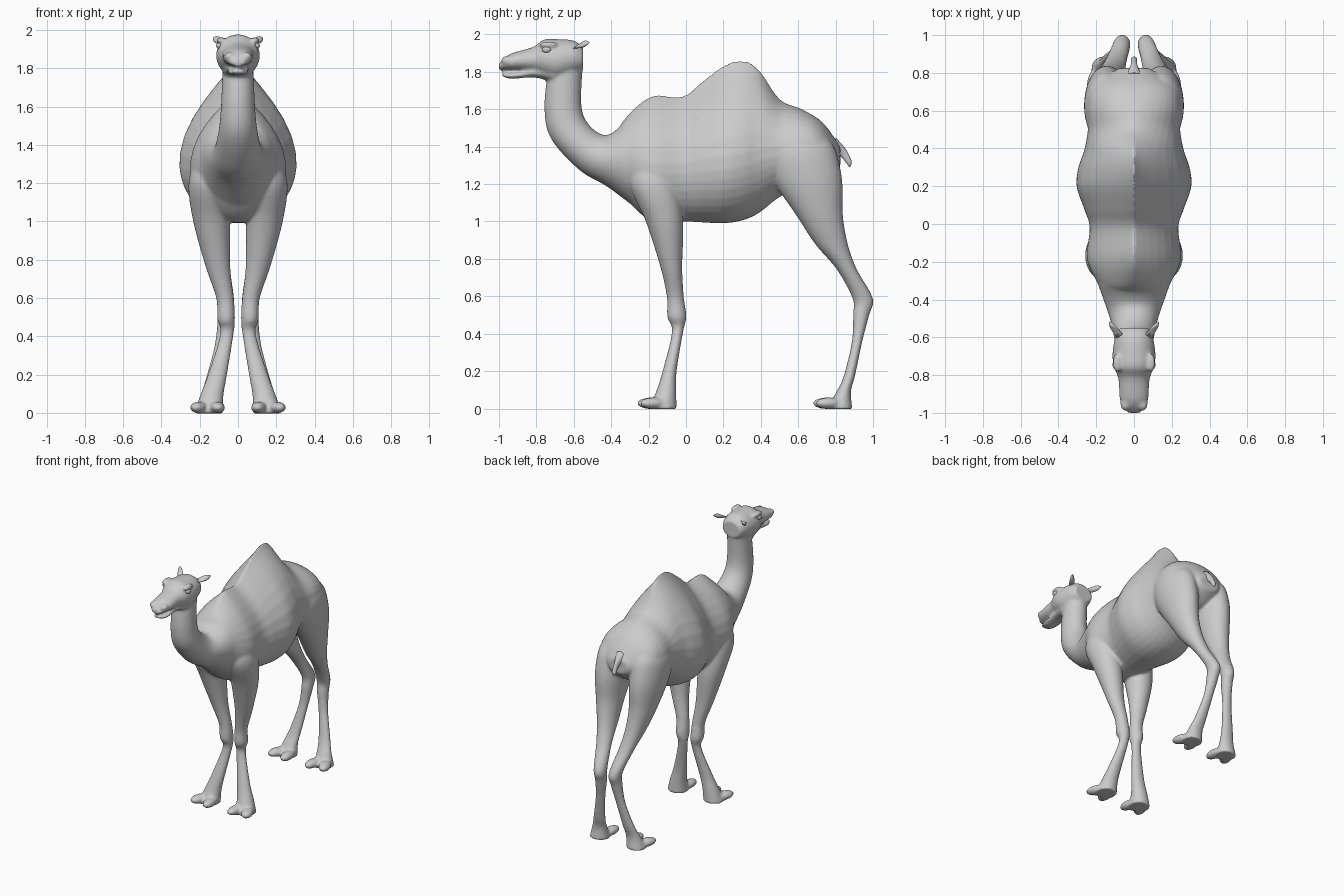
import bpy, bmesh, math
from mathutils import Vector, Matrix

SEG, SUB = 36, 6


def catmull(a, b, c, d, t):
    return 0.5 * (2 * b + (c - a) * t + (2 * a - 5 * b + 4 * c - d) * t * t
                  + (3 * b - a - 3 * c + d) * t ** 3)


def loft(bm, rings, side=1):
    """Skin rings given as (yA, zA, yB, zB, centre x, half width); tall rings narrow to a ridge."""
    dense, n = [], len(rings)
    for i in range(n - 1):
        four = [rings[max(i - 1, 0)], rings[i], rings[i + 1], rings[min(i + 2, n - 1)]]
        for s in range(SUB):
            dense.append([catmull(*v, s / SUB) for v in zip(*four)])
    dense.append(rings[-1])
    loops = []
    for ya, za, yb, zb, cx, w in dense:
        a, b = Vector((0, ya, za)), Vector((0, yb, zb))
        tall = max(0, (b - a).length - .38)
        pinch, mid, loop = 1 + 3.3 * tall, a.lerp(b, .5 - .28 * tall), []
        for k in range(SEG):
            t = 2 * math.pi * (k + 0.5) / SEG
            u, c = math.sin(t), math.cos(t)
            p = mid + (b - mid) * u if u > 0 else mid + (mid - a) * u
            p.x = side * (cx + w * math.copysign(abs(c) ** (pinch if u > 0 else 1), c))
            loop.append(bm.verts.new(p))
        loops.append(loop)
    for l0, l1 in zip(loops, loops[1:]):
        for k in range(SEG):
            j = (k + 1) % SEG
            bm.faces.new((l0[k], l0[j], l1[j], l1[k]))
    bm.faces.new(loops[0])
    bm.faces.new(loops[-1])


def upright(rows):
    """Rows of y, bottom, top, half width."""
    return [(y, lo, y, hi, 0, w) for y, lo, hi, w in rows]


def level(rows):
    """Rows of z, front, back, centre x, half width."""
    return [(f, z, r, z, cx, w) for z, f, r, cx, w in rows]


def ball(bm, centre, size, turn=0):
    m = (Matrix.Translation(centre) @ Matrix.Rotation(turn, 4, 'Z')
         @ Matrix.Diagonal((*size, 1)))
    bmesh.ops.create_uvsphere(bm, u_segments=24, v_segments=14, radius=1, matrix=m)


def finish(bm, name):
    bmesh.ops.recalc_face_normals(bm, faces=bm.faces)
    me = bpy.data.meshes.new(name)
    bm.to_mesh(me)
    bm.free()
    ob = bpy.data.objects.new(name, me)
    bpy.context.collection.objects.link(ob)
    for p in me.polygons:
        p.use_smooth = True
    return ob


bm = bmesh.new()
# Shoulders, hump, belly and rump
loft(bm, upright([
    (-.38, 1.22, 1.47, .14), (-.30, 1.10, 1.58, .20), (-.18, 1.0, 1.672, .25),
    (-.02, 1.0, 1.67, .235), (.08, .995, 1.745, .265), (.20, .99, 1.835, .305),
    (.30, 1.005, 1.863, .295), (.39, 1.045, 1.815, .265), (.50, 1.13, 1.655, .245),
    (.62, 1.18, 1.60, .25), (.73, 1.21, 1.53, .215), (.825, 1.29, 1.40, .08)]))
# Curved neck: front point, back point, half width
loft(bm, [(*r[:4], 0, r[4]) for r in (
    (-.74, 1.80, -.55, 1.86, .08), (-.757, 1.60, -.56, 1.63, .088),
    (-.72, 1.44, -.525, 1.525, .10), (-.57, 1.275, -.44, 1.463, .125),
    (-.42, 1.185, -.36, 1.50, .165), (-.28, 1.08, -.25, 1.62, .21))])
# Skull and muzzle, then lower jaw
loft(bm, upright([
    (-.55, 1.81, 1.93, .075), (-.60, 1.785, 1.967, .10), (-.69, 1.755, 1.975, .114),
    (-.76, 1.775, 1.972, .106), (-.82, 1.80, 1.932, .083), (-.94, 1.81, 1.896, .073),
    (-1.0, 1.812, 1.845, .035)]))
loft(bm, upright([
    (-.70, 1.74, 1.84, .085), (-.81, 1.77, 1.82, .06),
    (-.93, 1.763, 1.795, .052), (-.985, 1.777, 1.79, .03)]))

front_leg = level([
    (1.36, -.27, -.08, .13, .08), (1.20, -.30, -.045, .15, .108),
    (1.0, -.215, -.015, .138, .096), (.76, -.138, -.02, .104, .064),
    (.60, -.103, -.012, .068, .046), (.49, -.10, .002, .062, .046),
    (.41, -.075, -.015, .058, .035), (.20, -.125, -.05, .107, .05),
    (.09, -.16, -.052, .137, .061), (-.003, -.20, -.05, .152, .076)])
hind_leg = level([
    (1.47, .47, .74, .12, .09), (1.38, .415, .80, .14, .118),
    (1.22, .465, .835, .145, .116), (1.04, .585, .838, .14, .092),
    (.88, .69, .865, .12, .07), (.745, .805, .913, .095, .055),
    (.59, .89, .999, .065, .045), (.50, .893, .98, .066, .041),
    (.36, .887, .943, .085, .036), (.18, .845, .905, .122, .046),
    (.09, .805, .882, .142, .056), (-.003, .75, .89, .155, .074)])
for s in (1, -1):
    loft(bm, front_leg, s)
    loft(bm, hind_leg, s)
    # Two spread toes on each foot
    for y in (-.185, .755):
        ball(bm, (s * .108, y, .028), (.04, .078, .031), s * -.1)
        ball(bm, (s * .203, y + .01, .028), (.042, .075, .031), s * .35)
    # Brow ridge and nostril bulge
    ball(bm, (s * .088, -.735, 1.945), (.026, .05, .017))
    ball(bm, (s * .045, -.955, 1.86), (.028, .035, .025))
body = finish(bm, "body")

# Fuse the parts into one smooth skin
rem = body.modifiers.new("fuse", 'REMESH')
rem.mode, rem.voxel_size, rem.use_smooth_shade = 'VOXEL', .0095, True
smo = body.modifiers.new("soften", 'SMOOTH')
smo.factor, smo.iterations = .5, 5
bpy.context.view_layer.objects.active = body
for m in ("fuse", "soften"):
    bpy.ops.object.modifier_apply(modifier=m)

# Short hanging tail
bm = bmesh.new()
loft(bm, [(.785, 1.37, .80, 1.45, 0, .04), (.83, 1.345, .852, 1.39, 0, .018),
          (.866, 1.30, .885, 1.325, 0, .015), (.874, 1.29, .88, 1.295, 0, .004)])
finish(bm, "tail")

# Ears and eyes
for s, label in ((1, "left"), (-1, "right")):
    bm = bmesh.new()
    loft(bm, [(-.605, 1.925, -.57, 1.95, .08, .02), (-.55, 1.93, -.54, 1.967, .11, .018),
              (-.518, 1.953, -.515, 1.96, .128, .003)], s)
    finish(bm, "ear_" + label)
    bm = bmesh.new()
    ball(bm, (s * .097, -.745, 1.918), (.017, .024, .017))
    finish(bm, "eye_" + label)
